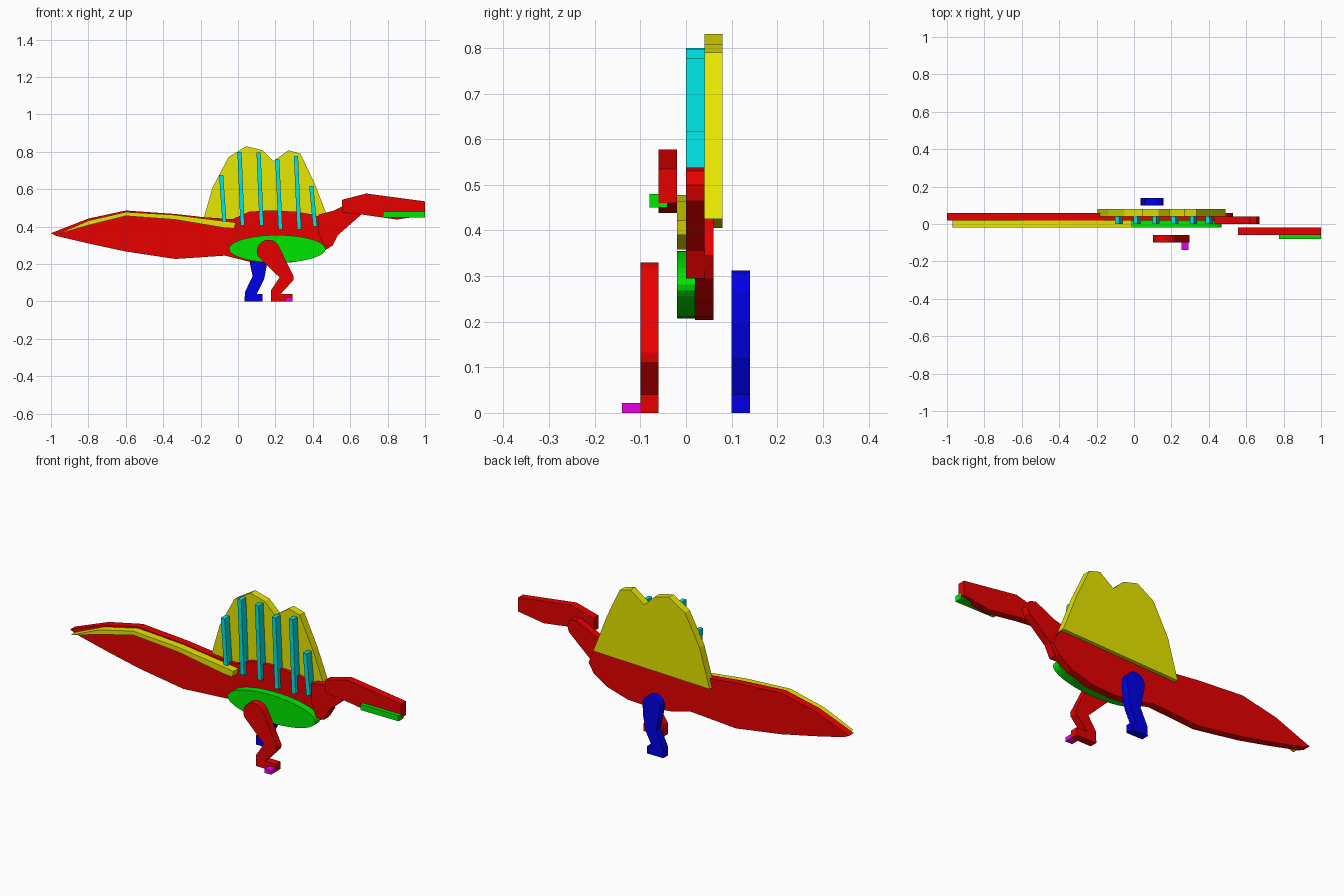
import bpy, bmesh, math

def material(name, rgb):
    m = bpy.data.materials.new(name)
    m.diffuse_color = (*rgb, 1)
    return m

RED = material("red", (1, 0, 0))
GREEN = material("green", (0, 1, 0))
YELLOW = material("yellow", (1, 1, 0))
CYAN = material("cyan", (0, 1, 1))
BLUE = material("blue", (0, 0, 1))
MAGENTA = material("magenta", (1, 0, 1))
THICK = 0.04

def plate(name, pts, y, mat):
    """Extrude an x/z outline from y to y + THICK."""
    bm = bmesh.new()
    face = bm.faces.new([bm.verts.new((x, y, z)) for x, z in pts])
    new = bmesh.ops.extrude_face_region(bm, geom=[face])["geom"]
    bmesh.ops.translate(bm, vec=(0, THICK, 0),
                        verts=[v for v in new if isinstance(v, bmesh.types.BMVert)])
    bmesh.ops.recalc_face_normals(bm, faces=bm.faces)
    me = bpy.data.meshes.new(name)
    bm.to_mesh(me)
    bm.free()
    me.materials.append(mat)
    ob = bpy.data.objects.new(name, me)
    bpy.context.collection.objects.link(ob)
    return ob

def arc(cx, cz, rx, rz, start, end, n):
    """Points along an elliptical arc, angles in degrees."""
    out = []
    for i in range(n + 1):
        a = math.radians(start + (end - start) * i / n)
        out.append((cx + rx * math.cos(a), cz + rz * math.sin(a)))
    return out

# Body and tail in one outline
plate("body_and_tail", [
    (-1, 0.365), (-0.97, 0.35), (-0.8, 0.31), (-0.6, 0.267), (-0.335, 0.227),
    (-0.07, 0.245), (0.05, 0.215), (0.17, 0.204), (0.3, 0.21), (0.42, 0.245),
    (0.5, 0.295), (0.53, 0.345), (0.51, 0.40), (0.46, 0.445), (0.40, 0.465),
    (0.31, 0.48), (0.18, 0.487), (0.06, 0.48), (-0.03, 0.44), (-0.18, 0.45),
    (-0.34, 0.468), (-0.6, 0.486), (-0.8, 0.443)], 0.02, RED)

# Sail
plate("sail", [
    (-0.195, 0.405), (0.49, 0.425), (0.468, 0.48), (0.41, 0.63), (0.334, 0.79),
    (0.27, 0.808), (0.19, 0.75), (0.13, 0.808), (0.045, 0.83), (-0.05, 0.772),
    (-0.136, 0.61)], 0.04, YELLOW)

# Sail spines: top x, top z, bottom x, bottom z
spines = [(-0.09, 0.675, -0.073, 0.43), (0.008, 0.80, 0.024, 0.405),
          (0.11, 0.797, 0.126, 0.405), (0.21, 0.76, 0.227, 0.385),
          (0.31, 0.777, 0.327, 0.385), (0.392, 0.617, 0.412, 0.40)]
for i, (tx, tz, bx, bz) in enumerate(spines):
    w = 0.011
    plate(f"sail_spine_{i + 1}", [(bx - w, bz), (bx + w, bz), (tx + w, tz), (tx - w, tz)],
          0, CYAN)

# Neck, head and jaw
plate("neck", [
    (0.43, 0.37), (0.46, 0.297), (0.505, 0.295), (0.535, 0.355), (0.66, 0.465),
    (0.67, 0.50), (0.655, 0.53), (0.62, 0.538), (0.56, 0.51), (0.51, 0.485),
    (0.43, 0.465)], 0, RED)
plate("head", [
    (0.555, 0.475), (0.66, 0.465), (0.85, 0.438), (1, 0.46), (1, 0.535),
    (0.685, 0.577), (0.555, 0.543)], -0.06, RED)
plate("jaw", [(0.775, 0.45), (1, 0.45), (1, 0.48), (0.775, 0.48)], -0.08, GREEN)

# Belly and tail stripe
plate("belly", arc(0.21, 0.281, 0.258, 0.074, 0, 350, 35), -0.02, GREEN)
plate("tail_stripe", [
    (-0.97, 0.358), (-0.8, 0.407), (-0.6, 0.457), (-0.34, 0.438), (-0.07, 0.393),
    (-0.02, 0.39), (-0.012, 0.422), (-0.34, 0.463), (-0.6, 0.478), (-0.8, 0.432)],
    -0.02, YELLOW)

# Legs with rounded thighs and flat feet
plate("near_leg", arc(0.163, 0.268, 0.062, 0.062, 20, 205, 12) + [
    (0.222, 0.128), (0.177, 0.06), (0.175, 0), (0.292, 0), (0.292, 0.04),
    (0.228, 0.04), (0.295, 0.112), (0.298, 0.132)], -0.10, RED)
plate("far_leg", arc(0.105, 0.26, 0.052, 0.052, -10, 195, 12) + [
    (0.078, 0.135), (0.037, 0.05), (0.035, 0), (0.13, 0), (0.13, 0.04),
    (0.1, 0.04), (0.14, 0.12), (0.155, 0.2)], 0.10, BLUE)

# Claw
plate("claw", [(0.253, 0), (0.292, 0), (0.292, 0.022), (0.253, 0.022)], -0.14, MAGENTA)
